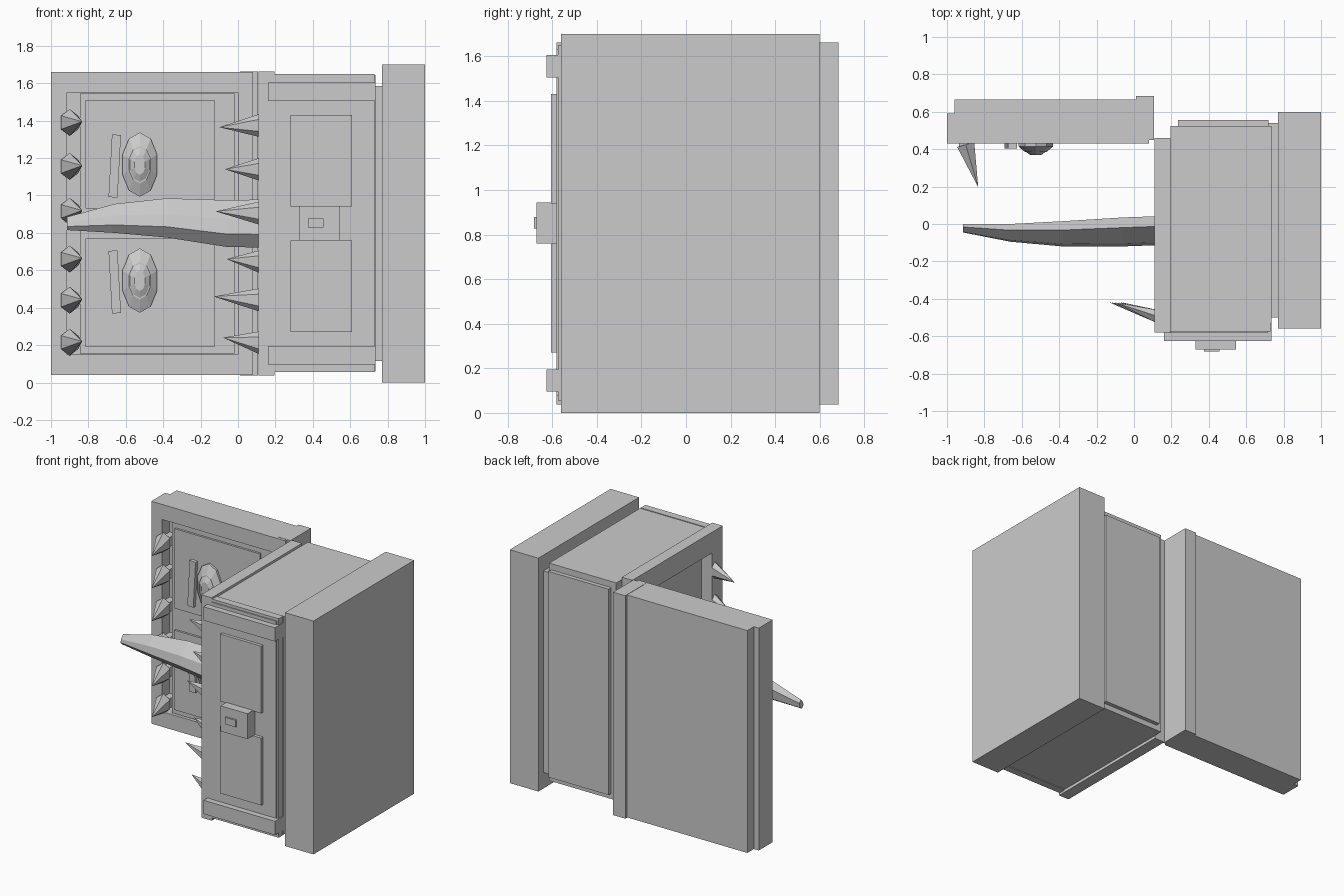
import bpy, bmesh, math
from mathutils import Vector, Matrix

if "Cube" in bpy.data.objects:
    bpy.data.objects.remove(bpy.data.objects["Cube"])

grey = bpy.data.materials.new("plain_grey")
grey.diffuse_color = (0.6, 0.6, 0.6, 1)
grey.use_nodes = True
grey.node_tree.nodes["Principled BSDF"].inputs["Base Color"].default_value = grey.diffuse_color


def finish(name, bm):
    bmesh.ops.recalc_face_normals(bm, faces=bm.faces)
    me = bpy.data.meshes.new(name)
    bm.to_mesh(me)
    bm.free()
    me.materials.append(grey)
    ob = bpy.data.objects.new(name, me)
    bpy.context.collection.objects.link(ob)
    return ob


def box(name, x, y, z, tilt=0):
    """Box from (min, max) ranges, optionally tilted about y."""
    bm = bmesh.new()
    bmesh.ops.create_cube(bm, size=1)
    c = Vector([(a + b) / 2 for a, b in (x, y, z)])
    s = [b - a for a, b in (x, y, z)]
    m = Matrix.Translation(c) @ Matrix.Rotation(tilt, 4, 'Y') @ Matrix.Diagonal((*s, 1))
    bm.transform(m)
    return finish(name, bm)


def spike(name, base, tip, ry, rz, sides=6):
    """Pointed tooth from base centre to tip; ry and rz are the base radii."""
    bm = bmesh.new()
    base, tip = Vector(base), Vector(tip)
    u = Vector((0, 0, 1))
    w = (tip - base).cross(u).normalized()
    ring = [bm.verts.new(base + u * rz * math.sin(a) + w * ry * math.cos(a))
            for a in (2 * math.pi * (i + 0.5) / sides for i in range(sides))]
    end = bm.verts.new(tip)
    bm.faces.new(ring)
    for i in range(sides):
        bm.faces.new((ring[i], ring[(i + 1) % sides], end))
    return finish(name, bm)


def loft(name, rings):
    """Skin a list of equal point rings and cap both ends."""
    bm = bmesh.new()
    vs = [[bm.verts.new(p) for p in r] for r in rings]
    n = len(vs[0])
    for a, b in zip(vs, vs[1:]):
        for i in range(n):
            bm.faces.new((a[i], a[(i + 1) % n], b[(i + 1) % n], b[i]))
    bm.faces.new(vs[0])
    bm.faces.new(vs[-1])
    return finish(name, bm)


MID = 0.85


def mirrored(name, x, y, z):
    """A box and its copy mirrored across the mid height."""
    box(name + "_upper", x, y, z)
    box(name + "_lower", x, y, (2 * MID - z[1], 2 * MID - z[0]))


# chest foot slab and body, lying on its side
box("foot_slab", (0.77, 1.0), (-0.56, 0.60), (0, 1.70))
box("body_neck", (0.70, 0.78), (-0.50, 0.54), (0.115, 1.585))
box("body", (0.195, 0.735), (-0.53, 0.525), (0.06, 1.645))
box("body_front_plate", (0.19, 0.73), (-0.575, -0.52), (0.055, 1.65))
box("body_front_inset", (0.19, 0.715), (-0.582, -0.52), (0.075, 1.63))
box("body_back_panel", (0.235, 0.72), (0.5, 0.555), (0.10, 1.60))

# rim frame around the mouth
mirrored("rim_side", (0.11, 0.195), (-0.58, 0.46), (1.51, 1.662))
box("rim_front", (0.11, 0.195), (-0.58, -0.455), (0.18, 1.52))
box("rim_back", (0.11, 0.195), (0.36, 0.46), (0.18, 1.52))

# front bands, panels and latch
mirrored("front_band", (0.16, 0.735), (-0.625, -0.53), (1.505, 1.605))
mirrored("front_panel", (0.28, 0.61), (-0.605, -0.55), (0.94, 1.43))
box("latch", (0.33, 0.545), (-0.67, -0.55), (0.76, 0.945))
box("latch_knob", (0.373, 0.458), (-0.682, -0.66), (0.828, 0.878))

# open lid: shell, frame and filled inside
box("lid_shell", (-0.96, 0.02), (0.52, 0.665), (0.04, 1.66))
box("lid_edge", (-1.0, -0.915), (0.43, 0.59), (0.04, 1.66))
mirrored("lid_frame", (-0.93, 0.08), (0.43, 0.53), (1.55, 1.66))
box("lid_hinge_bar", (0.01, 0.108), (0.45, 0.685), (0.038, 1.662))
box("lid_hinge_lip", (0.0, 0.08), (0.435, 0.5), (0.15, 1.55))
box("lid_inside", (-0.845, -0.02), (0.445, 0.55), (0.155, 1.545))
mirrored("lid_panel", (-0.815, -0.125), (0.43, 0.46), (0.93, 1.51))

# lid teeth and body teeth
for z in (1.39, 1.155, 0.915, 0.66, 0.44, 0.215):
    spike("lid_tooth", (-0.90, 0.425, z), (-0.833, 0.197, z + 0.005), 0.055, 0.072)
    box("lid_tooth_root", (-0.935, -0.865), (0.41, 0.53), (z - 0.035, z + 0.035))
for z, tz, tx in ((1.375, 1.365, -0.10), (1.14, 1.14, -0.07), (0.905, 0.915, -0.12),
                  (0.645, 0.66, -0.06), (0.44, 0.46, -0.13), (0.21, 0.24, -0.08)):
    spike("body_tooth", (0.13, -0.495, z), (tx, -0.42, tz), 0.04, 0.066)

# faceted oval eyes and slanted brows
for z, s in ((1.165, 1), (0.545, -1)):
    layers = ((0.44, 0.098, 0.172), (0.415, 0.098, 0.172), (0.385, 0.06, 0.10),
              (0.385, 0.054, 0.092), (0.368, 0.03, 0.055))
    loft("eye", [[(-0.525 + rx * math.cos(a), y, z + rz * math.sin(a))
                  for a in (math.pi * (i + 0.5) / 5 for i in range(10))]
                 for y, rx, rz in layers])
    box("brow", (-0.683, -0.635), (0.405, 0.44), (z - 0.175, z + 0.16), s * 0.055)

# tapering tongue: x, y range, z range
outline = ((0.3, 1), (-0.8, 0.2), (-1, -0.45), (-0.2, -1), (0.8, -0.6), (1, 0.4))
stations = ((0.22, -0.11, 0.045, 0.72, 0.98), (-0.06, -0.12, 0.035, 0.725, 0.975),
            (-0.38, -0.12, 0.015, 0.775, 0.985), (-0.66, -0.095, 0.0, 0.80, 0.955),
            (-0.915, -0.045, 0.0, 0.815, 0.885))
loft("tongue", [[(x, (y0 + y1) / 2 + u * (y1 - y0) / 2, (z0 + z1) / 2 + v * (z1 - z0) / 2)
                 for u, v in outline] for x, y0, y1, z0, z1 in stations])
